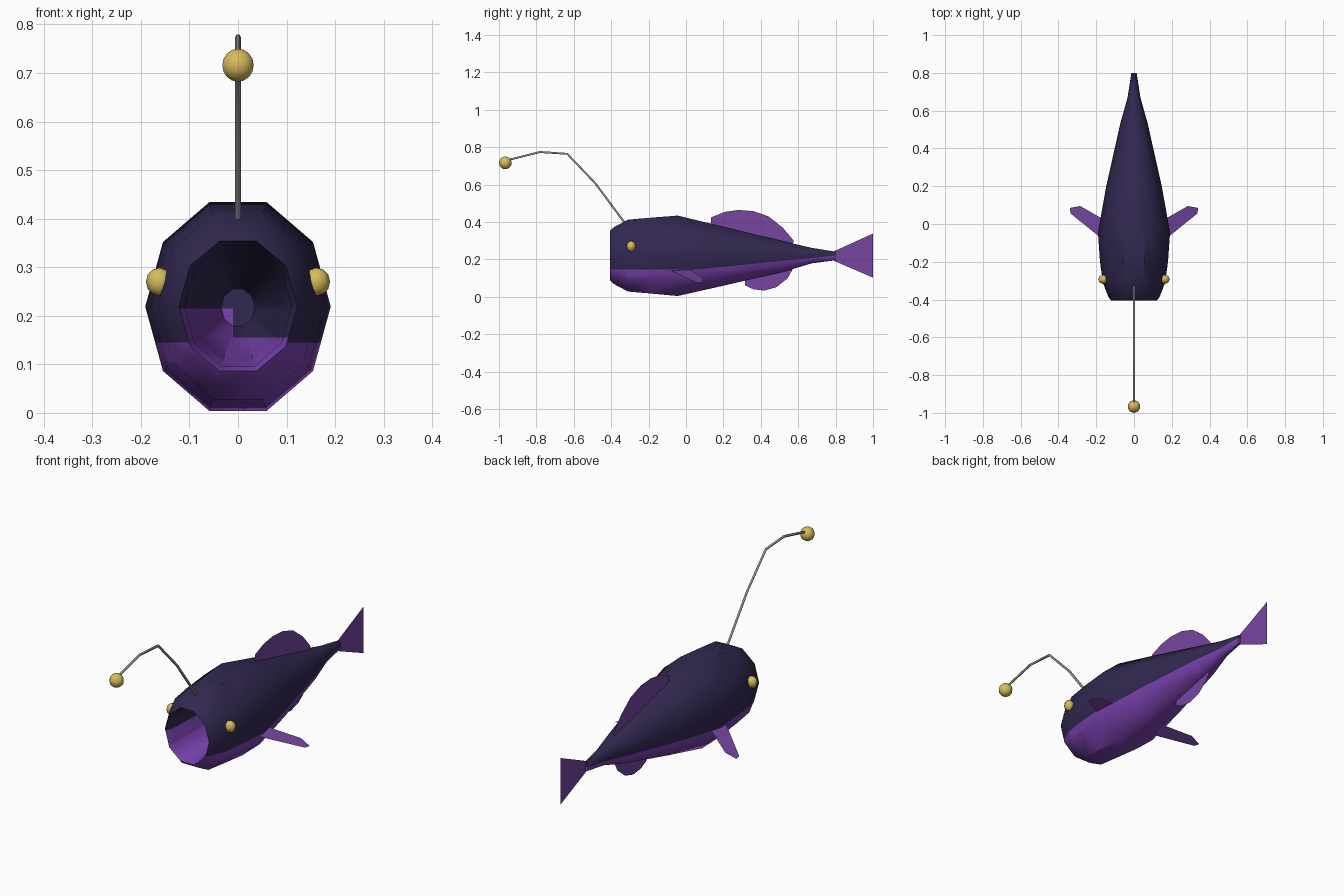
import bpy, bmesh, math
from mathutils import Vector

if "Cube" in bpy.data.objects:
    bpy.data.objects.remove(bpy.data.objects["Cube"])


def material(name, rgb):
    m = bpy.data.materials.new(name)
    lin = [((c / 255 + 0.055) / 1.055) ** 2.4 for c in rgb]
    m.diffuse_color = (*lin, 1)
    m.use_nodes = True
    m.node_tree.nodes["Principled BSDF"].inputs["Base Color"].default_value = m.diffuse_color
    return m


DARK = material("dark_indigo", (50, 40, 80))
BELLY = material("belly_purple", (122, 66, 176))
FIN = material("fin_purple", (118, 70, 160))
GOLD = material("gold", (214, 188, 92))
GREY = material("rod_grey", (145, 145, 145))


def finish(name, bm, mats, angle=None, recalc=True):
    if recalc:
        bmesh.ops.recalc_face_normals(bm, faces=bm.faces[:])
    me = bpy.data.meshes.new(name)
    bm.to_mesh(me)
    bm.free()
    for m in mats:
        me.materials.append(m)
    ob = bpy.data.objects.new(name, me)
    bpy.context.collection.objects.link(ob)
    if angle:
        bpy.ops.object.select_all(action='DESELECT')
        ob.select_set(True)
        bpy.context.view_layer.objects.active = ob
        bpy.ops.object.shade_smooth_by_angle(angle=math.radians(angle))
    return ob


def loft(rings, sides=10):
    """Rings are (y, centre z, half width, half height); the last ring is capped."""
    bm = bmesh.new()
    loops = []
    for y, zc, w, h in rings:
        loops.append([bm.verts.new((w * math.cos(2 * math.pi * i / sides), y,
                                    zc + h * math.sin(2 * math.pi * i / sides)))
                      for i in range(sides)])
    for a, b in zip(loops, loops[1:]):
        for i in range(sides):
            j = (i + 1) % sides
            bm.faces.new((a[i], a[j], b[j], b[i]))
    bm.faces.new(loops[-1])
    return bm


def cut(bm, co, no):
    geom = bm.verts[:] + bm.edges[:] + bm.faces[:]
    bmesh.ops.bisect_plane(bm, geom=geom, plane_co=co, plane_no=no)


# Body: ten-sided tapered hull, belly coloured below a line rising to the tail
bm = loft([(-0.405, 0.22, 0.122, 0.141), (-0.385, 0.22, 0.136, 0.160),
           (-0.31, 0.22, 0.165, 0.202), (-0.20, 0.22, 0.180, 0.212),
           (-0.045, 0.219, 0.191, 0.226), (0.20, 0.217, 0.147, 0.166),
           (0.53, 0.215, 0.073, 0.083), (0.67, 0.220, 0.034, 0.044),
           (0.80, 0.218, 0.014, 0.024)])
SLOPE = 0.1
cut(bm, (0, 0.05, 0.145), (0, 0, 1))
cut(bm, (0, 0.05, 0.145), (0, -SLOPE, 1))
for f in bm.faces:
    c = f.calc_center_median()
    f.material_index = int(c.z < max(0.145, 0.145 + SLOPE * (c.y - 0.05)))
finish("body", bm, [DARK, BELLY], 40)

# Mouth lining: funnel running back inside the body
bm = loft([(-0.405, 0.22, 0.122, 0.141), (-0.37, 0.22, 0.110, 0.130),
           (-0.04, 0.22, 0.095, 0.112), (0.40, 0.217, 0.035, 0.04)])
for f in bm.faces:
    f.normal_flip()
for co, no in (((0, 0, 0.215), (0, 0, 1)), ((0, 0, 0.155), (0, 0, 1)),
               ((-0.01, 0, 0), (1, 0, 0))):
    cut(bm, co, no)
for f in bm.faces:
    c = f.calc_center_median()
    f.material_index = int(c.z < (0.215 if c.x < -0.01 else 0.155))
bm.normal_update()
for f in bm.faces:      # face the cavity
    c = f.calc_center_median()
    if f.normal.dot(Vector((c.x, 0, c.z - 0.22))) > 0:
        f.normal_flip()
finish("mouth_lining", bm, [DARK, BELLY], 40, recalc=False)


# Fins: thin single-sheet outlines
def fin(name, points):
    bm = bmesh.new()
    f = bm.faces.new([bm.verts.new(p) for p in points])
    bmesh.ops.triangulate(bm, faces=[f])
    return finish(name, bm, [FIN])


def upright(outline):
    return [(0, y, z) for y, z in outline]


fin("dorsal_fin", upright([(0.135, 0.36), (0.135, 0.425), (0.205, 0.453), (0.28, 0.464),
                           (0.36, 0.458), (0.44, 0.43), (0.517, 0.37), (0.576, 0.30),
                           (0.56, 0.24)]))
fin("anal_fin", upright([(0.315, 0.15), (0.315, 0.062), (0.36, 0.040), (0.42, 0.033),
                         (0.485, 0.052), (0.544, 0.10), (0.572, 0.15), (0.55, 0.19)]))
fin("tail_fin", upright([(0.78, 0.238), (1.0, 0.338), (0.983, 0.28), (0.976, 0.22),
                         (0.983, 0.16), (1.0, 0.102), (0.78, 0.197)]))

# Paired pectoral fins and eyes
for side, label in ((-1, "left"), (1, "right")):
    outline = [(0.14, -0.10), (0.18, -0.07), (0.335, 0.055), (0.34, 0.085),
               (0.285, 0.095), (0.18, 0.035), (0.14, 0.02)]
    fin(label + "_pectoral_fin", [(side * x, y, 0.204 - 0.38 * x) for x, y in outline])
    bm = bmesh.new()
    bmesh.ops.create_uvsphere(bm, u_segments=8, v_segments=6, radius=0.029)
    bmesh.ops.scale(bm, vec=(0.95, 0.85, 1), verts=bm.verts)
    bmesh.ops.translate(bm, vec=(side * 0.162, -0.293, 0.27), verts=bm.verts)
    finish(label + "_eye", bm, [GOLD], 50)

# Lure: bent rod with a glowing bulb
path = [(-0.32, 0.385), (-0.485, 0.607), (-0.635, 0.764), (-0.78, 0.774), (-0.965, 0.728)]
curve = bpy.data.curves.new("rod_path", 'CURVE')
curve.dimensions = '3D'
curve.bevel_depth = 0.006
curve.bevel_resolution = 1
curve.use_fill_caps = True
spline = curve.splines.new('POLY')
spline.points.add(len(path) - 1)
for p, (y, z) in zip(spline.points, path):
    p.co = (0, y, z, 1)
curve.materials.append(GREY)
rod = bpy.data.objects.new("lure_rod", curve)
bpy.context.collection.objects.link(rod)

bm = bmesh.new()
bmesh.ops.create_uvsphere(bm, u_segments=10, v_segments=8, radius=0.034)
bmesh.ops.translate(bm, vec=(0, -0.966, 0.716), verts=bm.verts)
finish("lure_bulb", bm, [GOLD], 50)
